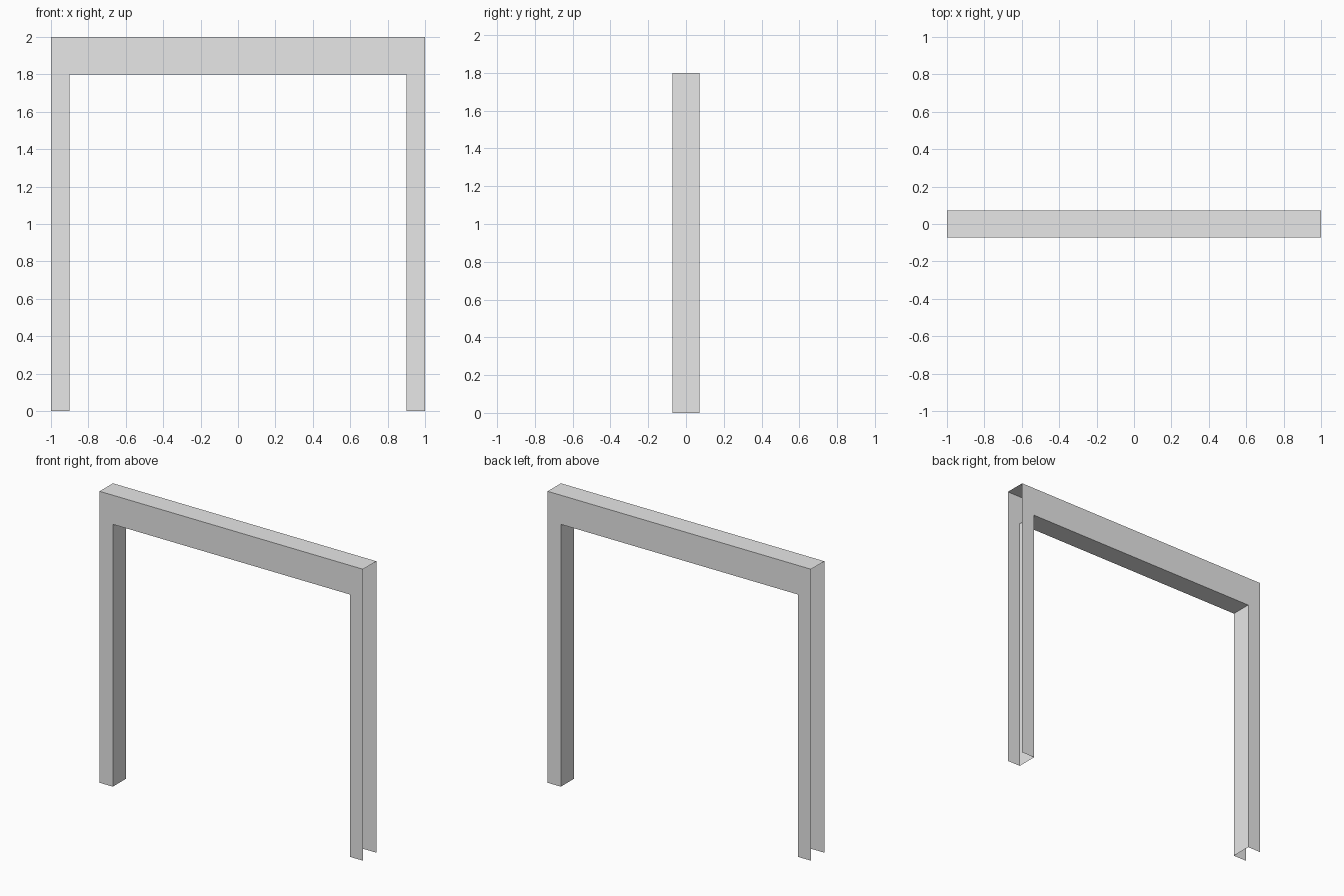
import bpy
import bmesh
from mathutils import Vector

if "Cube" in bpy.data.objects:
    bpy.data.objects.remove(bpy.data.objects["Cube"], do_unlink=True)

HALF_WIDTH, HEIGHT = 1.0, 2.0
LEG, LINTEL, HALF_DEPTH = 0.1, 0.2, 0.072

# Plain grey paint
grey = bpy.data.materials.new("light grey")
grey.use_nodes = True
colour = (0.8, 0.8, 0.8, 1)
grey.diffuse_color = colour
grey.node_tree.nodes["Principled BSDF"].inputs["Base Color"].default_value = colour

# Arch outline, extruded from front to back
inner, soffit = HALF_WIDTH - LEG, HEIGHT - LINTEL
right_half = [(-inner, soffit), (-inner, 0), (-HALF_WIDTH, 0), (-HALF_WIDTH, HEIGHT)]
outline = right_half + [(-x, z) for x, z in reversed(right_half)]

bm = bmesh.new()
front = bm.faces.new([bm.verts.new((x, -HALF_DEPTH, z)) for x, z in outline])
extruded = bmesh.ops.extrude_face_region(bm, geom=[front], use_keep_orig=True)
moved = [v for v in extruded["geom"] if isinstance(v, bmesh.types.BMVert)]
bmesh.ops.translate(bm, verts=moved, vec=Vector((0, 2 * HALF_DEPTH, 0)))
bmesh.ops.recalc_face_normals(bm, faces=bm.faces)

# Leave the outer sides and the feet open
open_faces = [f for f in bm.faces
              if abs(f.calc_center_median().x) > HALF_WIDTH - 0.001
              or f.calc_center_median().z < 0.001]
bmesh.ops.delete(bm, geom=open_faces, context="FACES")

mesh = bpy.data.meshes.new("door_frame")
bm.to_mesh(mesh)
bm.free()
mesh.materials.append(grey)
frame = bpy.data.objects.new("door_frame", mesh)
bpy.context.collection.objects.link(frame)
